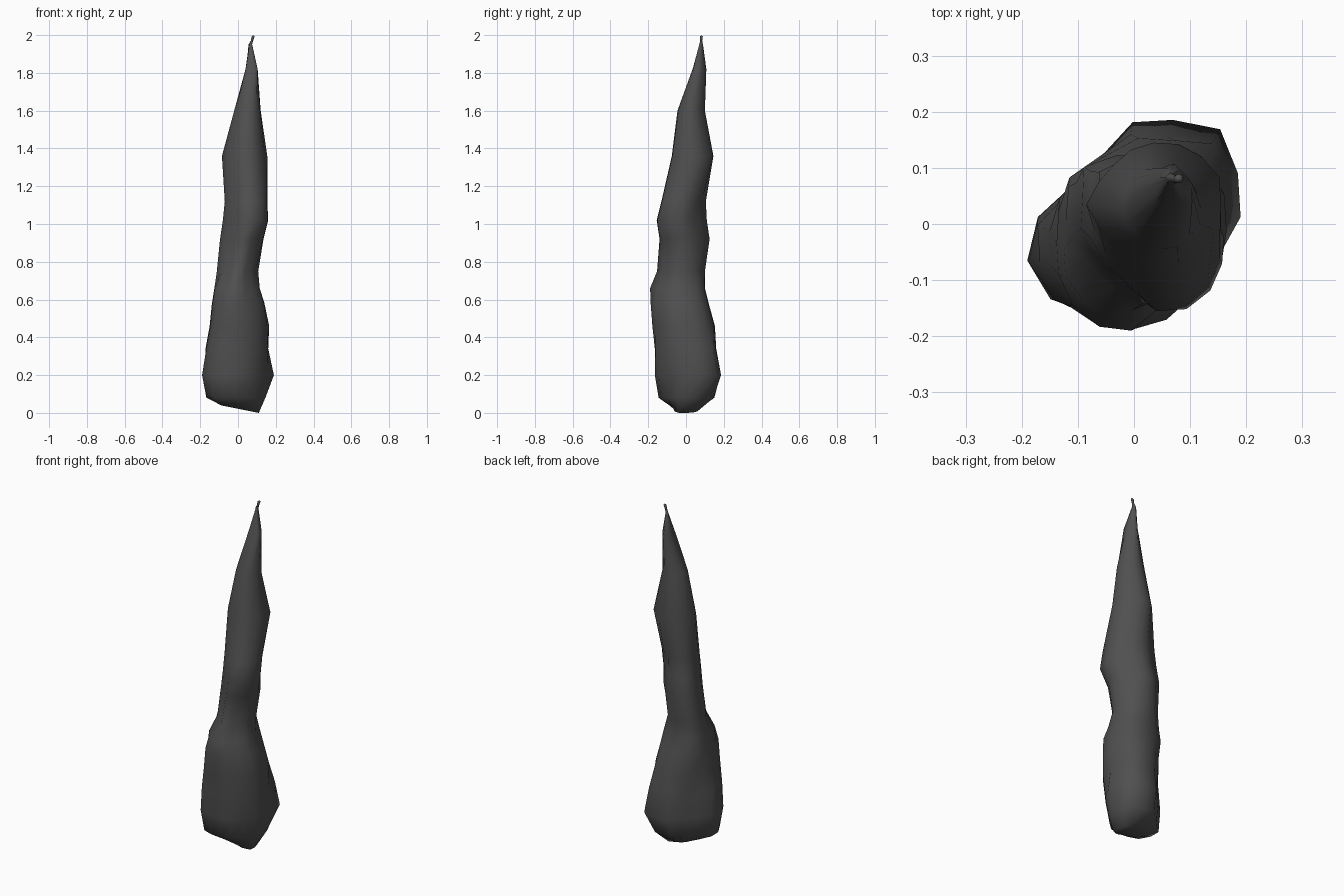
import bpy, bmesh
from math import cos, sin, pi
from mathutils import Vector

if "Cube" in bpy.data.objects:
    bpy.data.objects.remove(bpy.data.objects["Cube"])

# Rock sections: height, then extents towards E, NE, N, NW, W, SW, S, SE
SECTIONS = [
    (0.022, .11, .10, .06, .06, .09, .10, .06, .11),
    (0.08, .145, .17, .15, .12, .17, .18, .145, .13),
    (0.20, .19, .228, .19, .13, .195, .20, .165, .15),
    (0.34, .16, .20, .16, .125, .172, .195, .165, .165),
    (0.46, .165, .165, .153, .13, .15, .187, .178, .165),
    (0.58, .14, .135, .12, .14, .138, .18, .187, .165),
    (0.66, .115, .115, .10, .13, .125, .16, .19, .14),
    (0.75, .107, .095, .10, .125, .112, .11, .155, .115),
    (0.92, .135, .113, .125, .135, .095, .09, .14, .14),
    (1.02, .16, .11, .11, .12, .08, .085, .155, .18),
    (1.12, .155, .12, .105, .11, .07, .075, .13, .165),
    (1.36, .155, .17, .145, .10, .085, .05, .075, .11),
    (1.60, .12, .12, .10, .06, .02, .01, .045, .085),
    (1.82, .104, .127, .108, .028, -.04, -.053, -.035, .05),
    (1.95, .075, .112, .09, .02, -.053, -.10, -.07, .005),
]
SIDES = 16


def ring_points(section):
    """Rounded outline that touches the eight extents."""
    z, ext = section[0], section[1:]
    cx, cy = (ext[0] - ext[4]) / 2, (ext[2] - ext[6]) / 2
    h = [max(e - cx * cos(i * pi / 4) - cy * sin(i * pi / 4), .004)
         for i, e in enumerate(ext)]
    pts = []
    for k in range(SIDES):
        a = 2 * pi * k / SIDES
        r = min(h[i] / cos(a - i * pi / 4) for i in range(8)
                if cos(a - i * pi / 4) > .3)
        if k % 2:
            r *= .975
        pts.append(Vector((cx + r * cos(a), cy + r * sin(a), z)))
    return pts


bm = bmesh.new()
rings = [ring_points(s) for s in SECTIONS]

# The underside slopes down to one side
for p in rings[0]:
    p.z -= .2 * p.x

# Thin neck and hooked tip
for x, y, z, r in ((.074, .08, 1.97, .006), (.08, .081, 1.992, .008)):
    rings.append([Vector((x + r * cos(2 * pi * k / SIDES),
                          y + r * sin(2 * pi * k / SIDES), z)) for k in range(SIDES)])

# Skin the sections and close both ends
loops = [[bm.verts.new(p) for p in ring] for ring in rings]
for low, high in zip(loops, loops[1:]):
    for k in range(SIDES):
        n = (k + 1) % SIDES
        bm.faces.new((low[k], low[n], high[n], high[k]))
base = bm.verts.new((.01, 0, .02))
tip = bm.verts.new((.082, .082, 2.0))
for k in range(SIDES):
    n = (k + 1) % SIDES
    bm.faces.new((loops[0][n], loops[0][k], base))
    bm.faces.new((loops[-1][k], loops[-1][n], tip))
bmesh.ops.recalc_face_normals(bm, faces=bm.faces)
for f in bm.faces:
    f.smooth = True

mesh = bpy.data.meshes.new("rock_spire")
bm.to_mesh(mesh)
bm.free()
spire = bpy.data.objects.new("rock_spire", mesh)
bpy.context.collection.objects.link(spire)

# Dark stone
stone = bpy.data.materials.new("dark_stone")
stone.diffuse_color = (.08, .08, .08, 1)
stone.use_nodes = True
stone.node_tree.nodes["Principled BSDF"].inputs["Base Color"].default_value = stone.diffuse_color
mesh.materials.append(stone)
